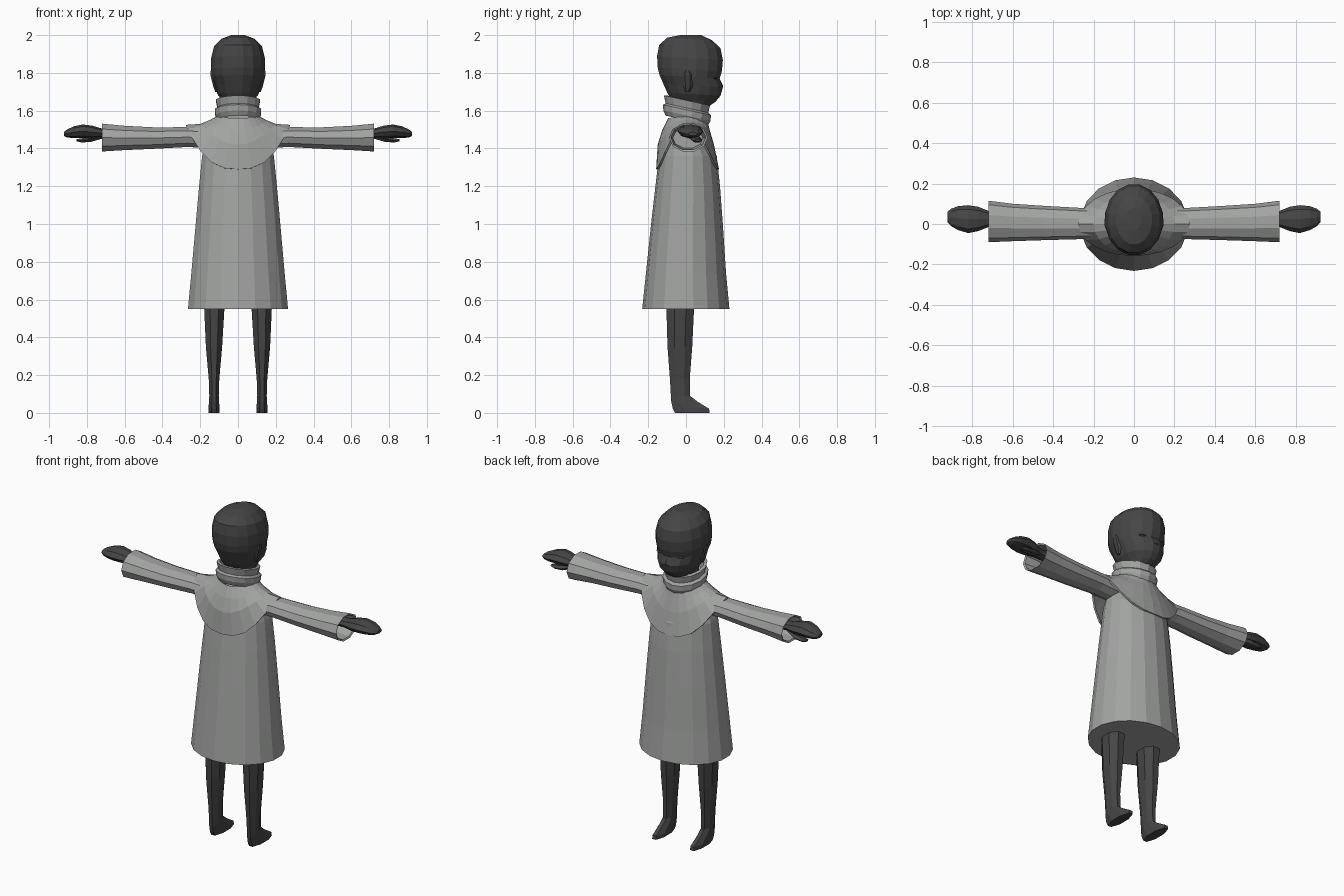
import bpy
import bmesh
from math import cos, sin, tau

cube = bpy.data.objects.get("Cube")
if cube:
    bpy.data.objects.remove(cube, do_unlink=True)


def material(name, r, g, b):
    m = bpy.data.materials.new(name)
    m.use_nodes = True
    m.diffuse_color = (r, g, b, 1)
    bsdf = m.node_tree.nodes["Principled BSDF"]
    bsdf.inputs["Base Color"].default_value = (r, g, b, 1)
    bsdf.inputs["Roughness"].default_value = 0.8
    return m


GREY = material("coat grey", 0.36, 0.37, 0.36)
DARK = material("dark grey", 0.06, 0.06, 0.06)


def loft(name, rings, mat, caps=(True, True)):
    """Skin a list of equally long point rings into one object."""
    bm = bmesh.new()
    rows = [[bm.verts.new(p) for p in ring] for ring in rings]
    n = len(rows[0])
    for a, b in zip(rows, rows[1:]):
        for i in range(n):
            j = (i + 1) % n
            bm.faces.new((a[i], a[j], b[j], b[i]))
    if caps[0]:
        bm.faces.new(rows[0])
    if caps[1]:
        bm.faces.new(rows[-1])
    bmesh.ops.recalc_face_normals(bm, faces=bm.faces)
    mesh = bpy.data.meshes.new(name)
    bm.to_mesh(mesh)
    bm.free()
    mesh.materials.append(mat)
    ob = bpy.data.objects.new(name, mesh)
    bpy.context.collection.objects.link(ob)
    return ob


def flat_ring(z, y0, y1, w, cx=0, tilt=0, n=16):
    """Ellipse around the z axis; tilt lowers its face side."""
    cy, ry = (y0 + y1) / 2, (y1 - y0) / 2
    pts = []
    for i in range(n):
        t = tau * (i + 0.5) / n
        y = cy + ry * sin(t) / sin(tau * (n // 4 + 0.5) / n)
        pts.append((cx + w * cos(t) / cos(tau / n / 2), y, z - tilt * y))
    return pts


def arm_ring(s, x, y0, y1, z0, z1, n=10):
    """Ellipse around an arm at distance x from the middle."""
    return [(s * x, (y0 + y1) / 2 + (y1 - y0) / 2 * cos(tau * i / n),
             (z0 + z1) / 2 + (z1 - z0) / 2 * sin(tau * i / n)) for i in range(n)]


# Head, longer from front to back than wide
head = [(1.59, -.07, .07, .065), (1.655, -.08, .155, .082), (1.69, -.10, .183, .108),
        (1.735, -.12, .195, .122), (1.78, -.14, .178, .138), (1.82, -.15, .19, .143),
        (1.88, -.153, .195, .142), (1.94, -.142, .183, .127), (1.98, -.10, .14, .088),
        (2.0, -.03, .08, .035)]
loft("head", [flat_ring(*r, tilt=0 if k in (0, 9) else 0.06) for k, r in enumerate(head)], DARK)

# Coat body with closed hem
coat = [(.55, -.232, .23, .265), (.74, -.212, .212, .247), (1.0, -.185, .195, .224),
        (1.2, -.162, .18, .206), (1.36, -.143, .163, .19), (1.42, -.125, .13, .175),
        (1.5, -.08, .08, .10)]
loft("coat_body", [flat_ring(*r, n=18) for r in coat], GREY)


# Shoulder cape: hem rises over the arms and dips at front and back
def cape_ring(rx, back, front, z_mid, z_side, power=2.75, n=24):
    pts = []
    for i in range(n):
        t = tau * i / n
        depth = front if sin(t) > 0 else back
        z = z_mid + (z_side - z_mid) * abs(cos(t)) ** power
        pts.append((rx * cos(t), depth * sin(t), z))
    return pts


cape = loft("shoulder_cape", [
    cape_ring(.105, .095, .11, 1.56, 1.575),
    cape_ring(.15, .125, .125, 1.50, 1.55),
    cape_ring(.20, .15, .148, 1.42, 1.53, 2),
    cape_ring(.275, .158, .175, 1.29, 1.525)], GREY, (False, False))
shell = cape.modifiers.new("thickness", "SOLIDIFY")
shell.thickness = 0.012
shell.offset = -1

# Folded collar, lower at the face side
collar = [(1.55, .108), (1.575, .12), (1.605, .122), (1.615, .108), (1.655, .117),
          (1.658, .10), (1.60, .09)]
loft("collar", [flat_ring(z, -r, r + .01, r, tilt=.22, n=14) for z, r in collar],
     GREY, (False, True))

for side, s in (("left", 1), ("right", -1)):
    # Sleeve, flared and hollow at the cuff
    sleeve = [(.15, -.07, .075, 1.40, 1.51), (.27, -.075, .08, 1.405, 1.515),
              (.45, -.08, .09, 1.395, 1.515), (.60, -.085, .10, 1.388, 1.523),
              (.72, -.09, .115, 1.38, 1.535), (.715, -.08, .105, 1.39, 1.525),
              (.62, -.07, .09, 1.40, 1.51)]
    loft(side + "_sleeve", [arm_ring(s, *r) for r in sleeve], GREY)

    # Flat hand with a short thumb below
    hand = [(.60, -.01, .06, 1.45, 1.505), (.72, -.015, .065, 1.455, 1.505),
            (.77, -.035, .085, 1.453, 1.52), (.82, -.045, .093, 1.455, 1.527),
            (.87, -.03, .088, 1.455, 1.517), (.905, -.01, .075, 1.458, 1.50),
            (.922, .01, .06, 1.467, 1.487)]
    loft(side + "_hand", [arm_ring(s, *r, n=8) for r in hand], DARK)
    thumb = [(.72, .02, .06, 1.45, 1.475), (.78, .025, .085, 1.432, 1.465),
             (.83, .035, .085, 1.43, 1.455), (.855, .05, .075, 1.437, 1.45)]
    loft(side + "_thumb", [arm_ring(s, *r, n=6) for r in thumb], DARK)

    # Leg running down into a pointed foot
    leg = [(.60, -.105, .045, .056, .125), (.35, -.098, .033, .043, .127),
           (.18, -.085, .02, .028, .127), (.09, -.08, .022, .025, .127),
           (.06, -.078, .06, .027, .127), (.022, -.07, .122, .029, .127),
           (0, -.058, .125, .029, .127)]
    loft(side + "_leg", [flat_ring(z, a, b, w, cx=s * cx, n=8) for z, a, b, w, cx in leg], DARK)

    # Ear and closed eyelid
    ear = [(1.70, -.005, .02, .006), (1.73, -.015, .035, .01),
           (1.79, -.02, .035, .012), (1.81, -.005, .02, .006)]
    loft(side + "_ear", [flat_ring(*r, cx=s * (.115 + (r[0] - 1.70) * .22), n=6) for r in ear], DARK)
    lid = [(1.762, .135, .155, .015), (1.772, .135, .168, .028), (1.779, .135, .155, .024)]
    loft(side + "_eyelid", [flat_ring(*r, cx=s * .06, n=8) for r in lid], DARK)

# Small nose
nose = [(1.715, .16, .19, .012), (1.73, .16, .197, .014), (1.775, .15, .175, .007)]
loft("nose", [flat_ring(*r, n=6) for r in nose], DARK)
